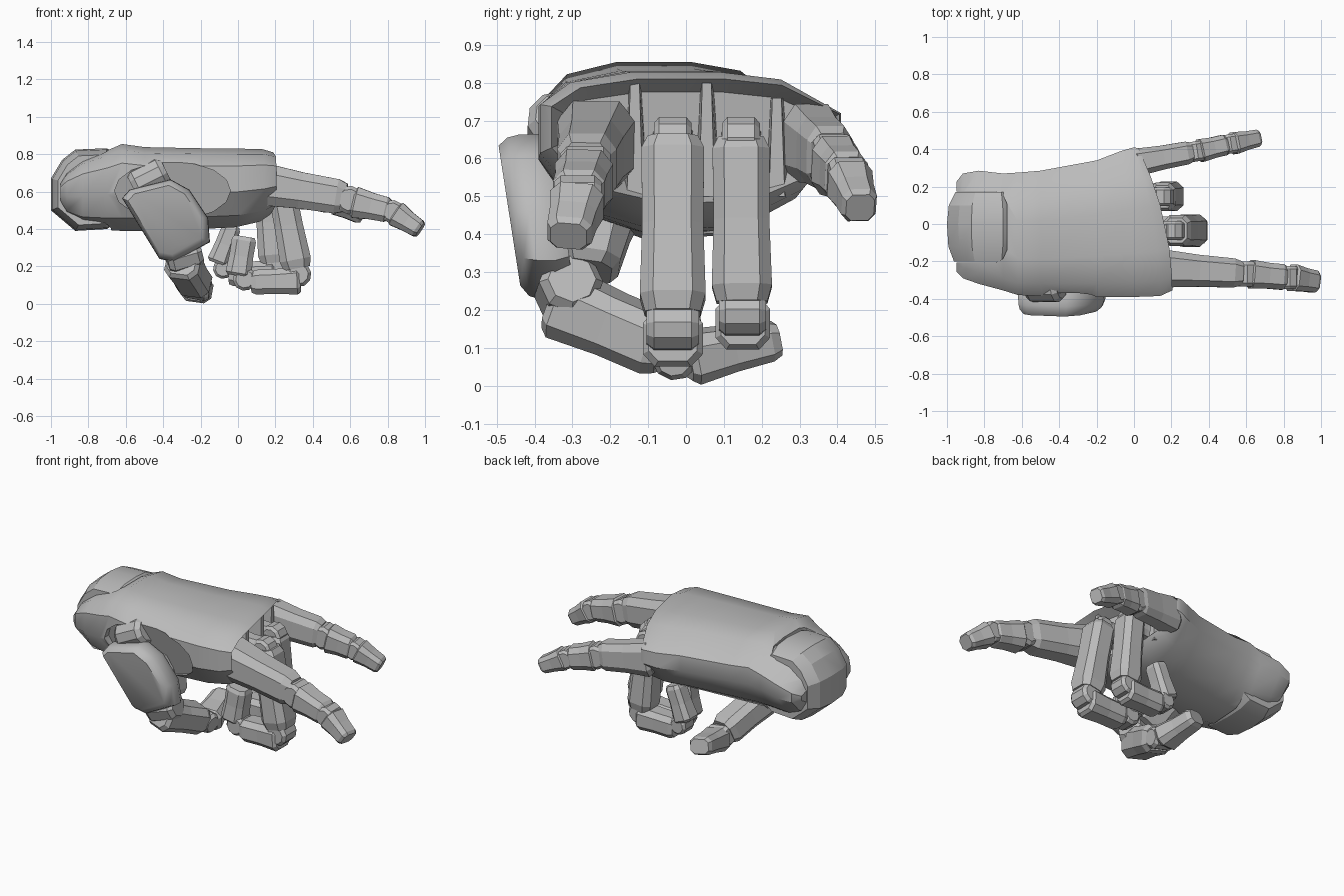
import bpy, bmesh, math
from mathutils import Vector as V

cube = bpy.data.objects.get("Cube")
if cube:
    bpy.data.objects.remove(cube)

grey = bpy.data.materials.new("plain grey")
grey.use_nodes = True
COLOUR = (0.5, 0.5, 0.5, 1)
grey.diffuse_color = COLOUR
grey.node_tree.nodes["Principled BSDF"].inputs["Base Color"].default_value = COLOUR

OCTAGON = [(sx * a, sz * b) for sx, sz, flip in ((1, 1, 0), (-1, 1, 1), (-1, -1, 0), (1, -1, 1))
           for a, b in ([(1, .55), (.6, 1)][::-1 if flip else 1])]


def loft(name, rings, smooth=None, recess=None):
    """Skin closed rings of points, cap both ends, optionally recess the last cap."""
    bm = bmesh.new()
    loops = [[bm.verts.new(p) for p in ring] for ring in rings]
    n = len(loops[0])
    for a, b in zip(loops, loops[1:]):
        for i in range(n):
            j = (i + 1) % n
            bm.faces.new((a[i], a[j], b[j], b[i]))
    bm.faces.new(loops[0])
    front = bm.faces.new(loops[-1])
    bmesh.ops.recalc_face_normals(bm, faces=bm.faces)
    if recess:
        bmesh.ops.inset_individual(bm, faces=[front], thickness=recess[0])
        for v in front.verts:
            v.co.x -= recess[1]
    mesh = bpy.data.meshes.new(name)
    bm.to_mesh(mesh)
    bm.free()
    mesh.materials.append(grey)
    ob = bpy.data.objects.new(name, mesh)
    bpy.context.collection.objects.link(ob)
    if smooth:
        shade(ob, smooth)
    return ob


def activate(ob):
    bpy.ops.object.select_all(action="DESELECT")
    ob.select_set(True)
    bpy.context.view_layer.objects.active = ob


def shade(ob, angle):
    activate(ob)
    bpy.ops.object.shade_smooth_by_angle(angle=math.radians(angle))


def carve(ob, cutter):
    """Subtract the cutter and remove it."""
    cutter.hide_render = True
    cut = ob.modifiers.new("carve", "BOOLEAN")
    cut.object, cut.operation, cut.solver = cutter, "DIFFERENCE", "EXACT"
    activate(ob)
    bpy.ops.object.modifier_apply(modifier=cut.name)
    bpy.data.objects.remove(cutter)


def segment(name, a, b, start, end, side=(0, 1, 0)):
    """Chamfered phalanx from a to b; start and end are (width, height)."""
    a, b = V(a), V(b)
    d = (b - a).normalized()
    s = V(side)
    s = (s - d * s.dot(d)).normalized()
    n = s.cross(d)
    rings = []
    for t, k in ((0, .8), (.07, 1), (.5, .95), (.9, 1), (1, .84)):
        w = (start[0] + (end[0] - start[0]) * t) * k / 2
        h = (start[1] + (end[1] - start[1]) * t) * k / 2
        rings.append([a.lerp(b, t) + s * (u * w) + n * (v * h) for u, v in OCTAGON])
    return loft(name, rings)


def hub(name, centre, radius, width, axis=(0, 1, 0), sides=10):
    """Bevelled barrel joint turned about the axis."""
    c, ax = V(centre), V(axis).normalized()
    p = ax.orthogonal().normalized()
    q = ax.cross(p)
    rings = []
    for t, k in ((-.5, .75), (-.36, 1), (.36, 1), (.5, .75)):
        rings.append([c + ax * (t * width) + (p * math.cos(i * math.tau / sides)
                      + q * math.sin(i * math.tau / sides)) * (radius * k) for i in range(sides)])
    return loft(name, rings)


def finger(name, bones, side=(0, 1, 0)):
    """Chain of phalanges with a barrel joint in every gap."""
    parts = ("proximal", "middle", "distal")
    for i, (a, b, start, end) in enumerate(bones):
        segment(f"{name}_{parts[i]}", a, b, start, end, side)
        if i:
            last = bones[i - 1]
            hub(f"{name}_joint_{i}", (V(last[1]) + V(a)) / 2, start[1] * .45, start[0] * .86, side)


# Palm shell: one cross-section fitted to a width and height at each station
SECTION = [(0, .45), (0, .78), (.1, .93), (.3, 1), (.6, 1), (.8, .95),
           (1, .72), (1, .5), (.87, .2), (.7, .03), (.4, 0), (.12, .15)]


def palm_ring(x, y0, y1, z0, z1, slant=0):
    return [V((x - slant * u * u, y0 + (y1 - y0) * u, z0 + (z1 - z0) * v)) for u, v in SECTION]


palm = loft("palm_shell", [palm_ring(*s) for s in (
    (-.95, -.255, .225, .53, .65), (-.915, -.29, .27, .46, .71), (-.83, -.32, .285, .41, .775),
    (-.7, -.355, .27, .395, .82), (-.62, -.38, .275, .39, .855), (-.5, -.385, .285, .39, .838),
    (-.2, -.39, .34, .4, .832), (0, -.39, .39, .41, .83, .07), (.14, -.385, .41, .44, .828, .14),
    (.205, -.355, .405, .48, .81, .18))], recess=(.035, .08))

# U-shaped wrist opening that leaves an arm on either side
notch = [(-1.2, -.205), (-.74, -.205), (-.7, -.185), (-.68, -.14),
         (-.68, .11), (-.7, .155), (-.74, .175), (-1.2, .175)]
carve(palm, loft("wrist_cutter", [[V((x, y, z)) for x, y in notch] for z in (.2, 1.1)]))

# Thumb recess in the front side of the palm
outline = [(-.35 + .31 * math.cos(i * math.tau / 16), .605 + .155 * math.sin(i * math.tau / 16))
           for i in range(16)]
carve(palm, loft("recess_cutter", [[V((x, -.7, z)) for x, z in outline],
                                   [V((x, -.325 - (z - .6) * .28, z)) for x, z in outline]]))
shade(palm, 35)

# Wrist block: faceted barrel with domed sides
WRIST = [(-1, .5), (-1, .67), (-.94, .77), (-.87, .825), (-.7, .832),
         (-.66, .8), (-.6, .7), (-.6, .47), (-.7, .4), (-.87, .39)]
loft("wrist_block", [[V((-.75 + (x + .75) * k, y, .6 + (z - .6) * k)) for x, z in WRIST]
                     for y, k in ((-.2, .85), (-.12, .97), (0, 1), (.1, .96), (.17, .82))], 20)

# Straight fingers
finger("index_finger", [
    ((.1, -.235, .645), (.575, -.265, .567), (.21, .23), (.15, .18)),
    ((.615, -.268, .545), (.81, -.285, .5), (.155, .17), (.135, .13)),
    ((.84, -.287, .485), (.975, -.31, .395), (.145, .14), (.115, .095))])
finger("little_finger", [
    ((-.01, .325, .645), (.31, .385, .6), (.15, .21), (.12, .16)),
    ((.345, .39, .585), (.495, .425, .55), (.125, .16), (.11, .13)),
    ((.525, .43, .54), (.665, .46, .47), (.12, .13), (.09, .09))], (-.15, 1, 0))

# Curled fingers
finger("middle_finger", [
    ((.225, -.035, .655), (.315, -.035, .19), (.165, .15), (.175, .17)),
    ((.335, -.035, .125), (.07, -.03, .115), (.16, .15), (.14, .13)),
    ((0, -.03, .15), (.035, -.03, .36), (.14, .14), (.12, .13))])
finger("ring_finger", [
    ((.15, .145, .655), (.19, .148, .22), (.15, .14), (.16, .16)),
    ((.2, .15, .165), (-.05, .152, .16), (.145, .14), (.13, .13)),
    ((-.11, .15, .215), (-.03, .15, .42), (.13, .12), (.11, .1))])

# Knuckle mounts and the webs between the fingers
for label, x, y in (("middle", .21, -.035), ("ring", .15, .145)):
    segment(f"{label}_knuckle_mount", (x - .18, y, .63), (x, y, .63), (.11, .15), (.1, .13))
    hub(f"{label}_knuckle", (x, y, .645), .065, .1)
for i, (x, y, top) in enumerate(((.15, -.135, .8), (.12, .055, .8), (.06, .24, .76))):
    loft(f"finger_web_{i + 1}", [[V((x - .1, y + w, z)), V((x + .01, y + w * .6, z)),
                                  V((x + .01, y - w * .6, z)), V((x - .1, y - w, z))]
                                 for z, w in ((.5, .035), (top, .02))])

# Thumb: shield plate over a core and palm heel, then a hub and two bones turned inwards
SHIELD = [(-.62, .565), (-.58, .61), (-.36, .665), (-.26, .61), (-.16, .46),
          (-.15, .33), (-.34, .225), (-.42, .24)]
loft("thumb_shield", [[V((-.42 + (x + .42) * k, y - (z - .65) * .13, .47 + (z - .47) * k)) for x, z in SHIELD]
                      for y, k in ((-.35, .92), (-.39, 1), (-.44, .99), (-.47, .95), (-.493, .84))], 45)
segment("thumb_core", (-.48, -.33, .68), (-.29, -.325, .28), (.17, .14), (.16, .13), (1, 0, 0))
segment("thumb_heel", (-.39, -.23, .54), (-.29, -.265, .3), (.3, .28), (.2, .16), (1, 0, 0))
hub("thumb_base_joint", (-.475, -.335, .67), .085, .2, (1, 0, .5))
hub("thumb_hub", (-.29, -.31, .255), .085, .19, (1, .1, .3), 8)
finger("thumb", [
    ((-.3, -.345, .225), (-.225, -.05, .1), (.19, .18), (.18, .16)),
    ((-.215, .0, .072), (-.26, .24, .125), (.17, .14), (.13, .1))], (1, -.1, -.2))
